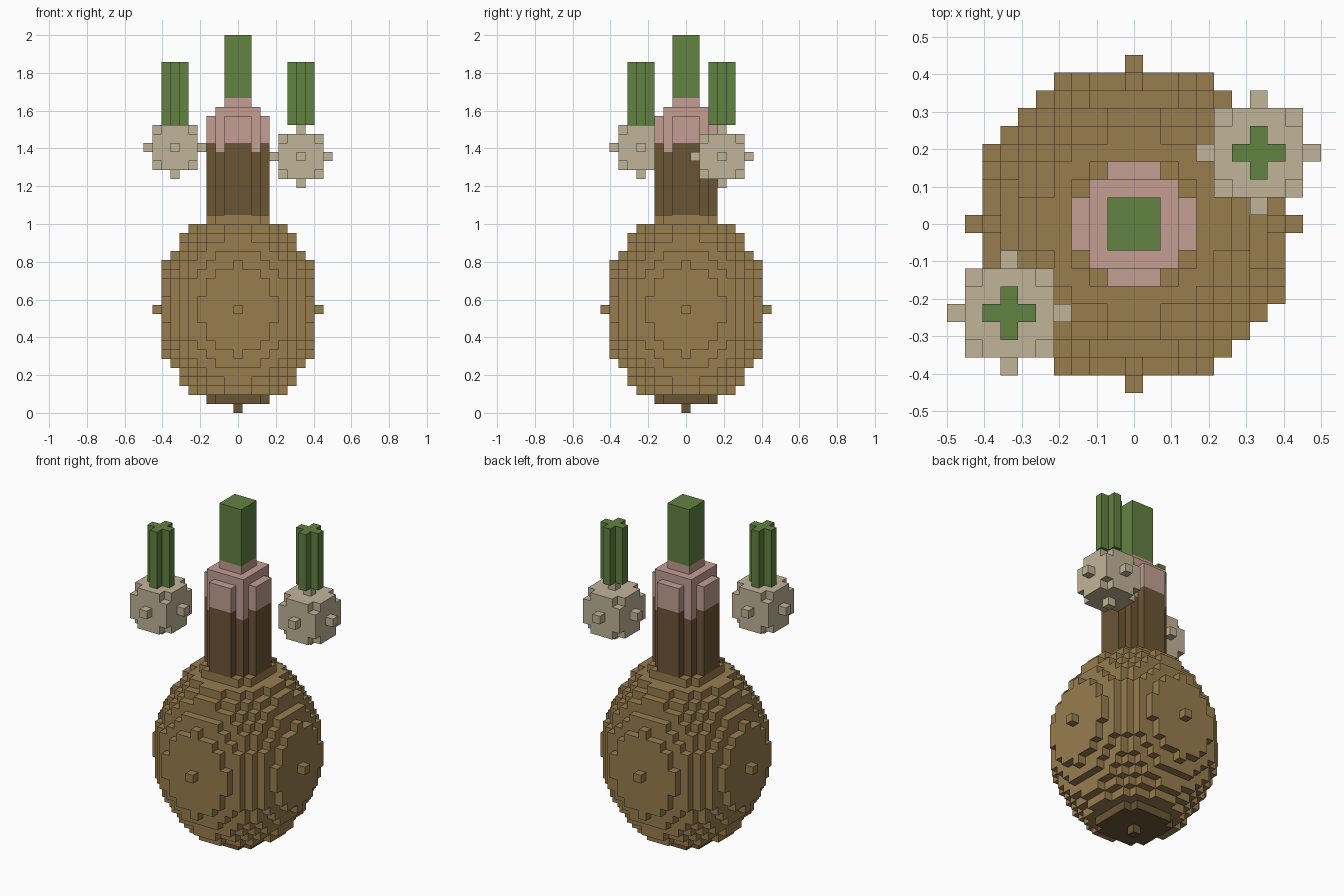
import bpy
import bmesh
from mathutils import Vector

if "Cube" in bpy.data.objects:
    bpy.data.objects.remove(bpy.data.objects["Cube"], do_unlink=True)

S = 2 / 42  # edge length of one block


def material(name, r, g, b):
    rgba = [((c / 255 + 0.055) / 1.055) ** 2.4 for c in (r, g, b)] + [1.0]
    mat = bpy.data.materials.new(name)
    mat.use_nodes = True
    mat.diffuse_color = rgba
    mat.node_tree.nodes["Principled BSDF"].inputs["Base Color"].default_value = rgba
    return mat


BROWN = material("light brown", 152, 125, 79)
DARK = material("dark brown", 107, 85, 53)
PINK = material("dusty pink", 195, 159, 147)
BEIGE = material("beige", 193, 180, 153)
GREEN = material("leaf green", 97, 130, 65)


def ellipsoid(centre, rx, rz):
    """Blocks inside an ellipsoid that is round seen from above."""
    cx, cy, cz = centre
    n, m = int(rx), int(rz)
    return {(cx + i, cy + j, cz + k)
            for i in range(-n, n + 1) for j in range(-n, n + 1) for k in range(-m, m + 1)
            if (i * i + j * j) / rx ** 2 + k * k / rz ** 2 <= 1.00001}


def column(x, y, z0, z1, reach, inside):
    """Blocks of an upright column whose section is given by a rule."""
    return {(x + i, y + j, k)
            for i in range(-reach, reach + 1) for j in range(-reach, reach + 1)
            for k in range(z0, z1) if inside(i, j)}


# Block sets of every part
egg = ellipsoid((0, 0, 11), 9, 11)
cap = ellipsoid((0, 0, 31), 3.5, 3.5)
neck = column(0, 0, 22, 30, 3, lambda i, j: i * i + j * j <= 12) - cap
parts = [
    ("body_base", {c for c in egg if c[2] < 2}, DARK),
    ("body", {c for c in egg if 2 <= c[2] < 22}, BROWN),
    ("neck", neck, DARK),
    ("neck_cap", cap, PINK),
    ("centre_stalk", column(0, 0, 35, 42, 1, lambda i, j: True), GREEN),
]
for side, x, y, z in (("right", -7, -5, 29), ("left", 7, 4, 28)):
    stalk = column(x, y, 32, 39, 1, lambda i, j: abs(i) + abs(j) <= 1)
    parts.append((side + "_stalk", stalk, GREEN))
    parts.append((side + "_ball", ellipsoid((x, y, z), 3, 3) - stalk, BEIGE))

filled = set().union(*(cells for _, cells, _ in parts))


def build(name, cells, mat):
    """Mesh the outer faces of a block set."""
    bm = bmesh.new()
    corners = {}

    def corner(p):
        key = tuple(round(2 * v) for v in p)
        if key not in corners:
            corners[key] = bm.verts.new(p * S)
        return corners[key]

    for cell in sorted(cells):
        mid = Vector(cell) + Vector((0, 0, 0.5))
        for axis in range(3):
            for sign in (-1, 1):
                step = [0, 0, 0]
                step[axis] = sign
                if tuple(a + b for a, b in zip(cell, step)) in filled:
                    continue
                n = Vector(step) / 2
                u = Vector([0.5 if a == (axis + 1) % 3 else 0 for a in range(3)])
                v = Vector([0.5 if a == (axis + 2) % 3 else 0 for a in range(3)]) * sign
                bm.faces.new([corner(mid + n + d) for d in (-u - v, u - v, u + v, v - u)])
    mesh = bpy.data.meshes.new(name)
    bm.to_mesh(mesh)
    bm.free()
    mesh.materials.append(mat)
    bpy.context.collection.objects.link(bpy.data.objects.new(name, mesh))


for part in parts:
    build(*part)
